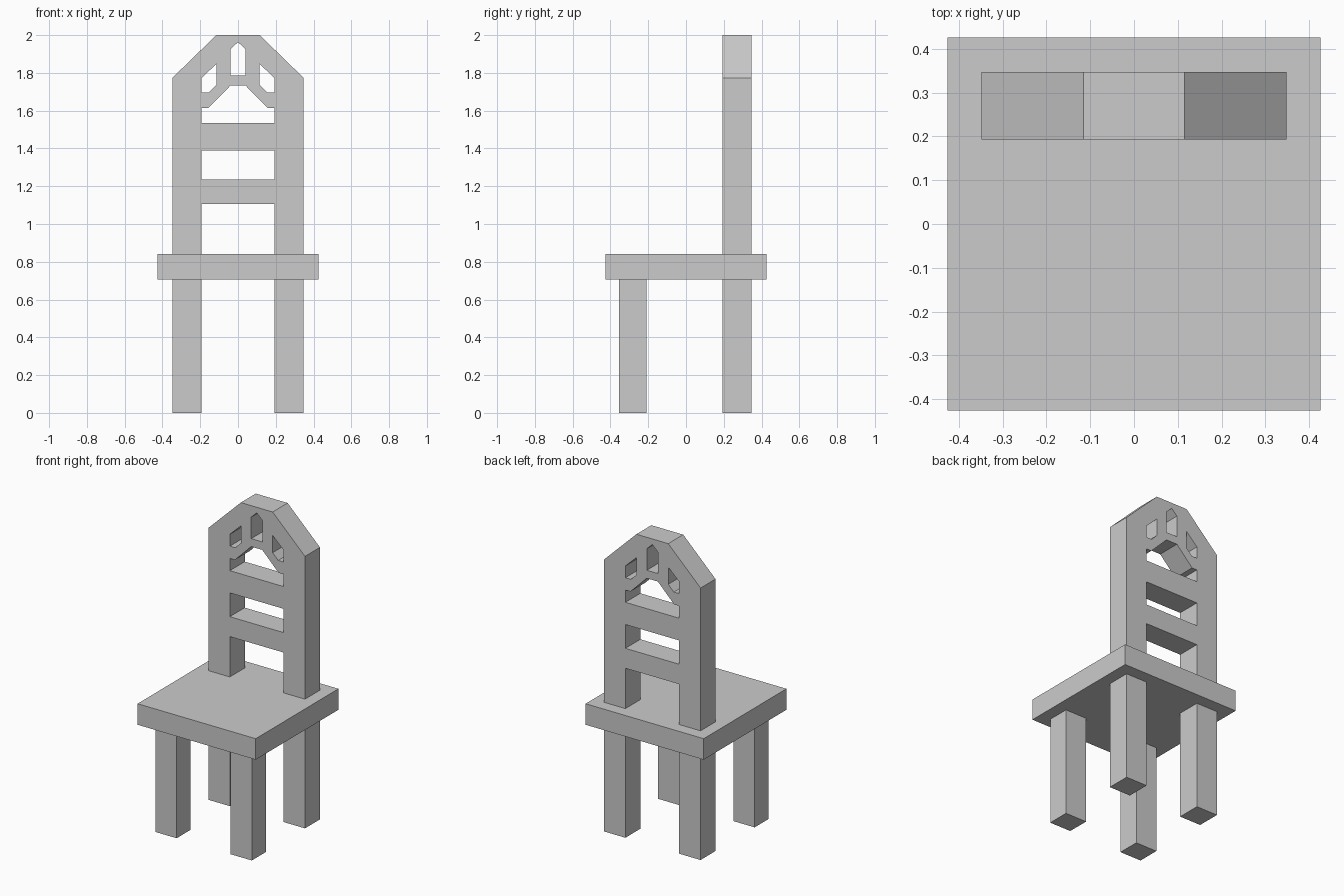
import bpy
import math

if "Cube" in bpy.data.objects:
    bpy.data.objects.remove(bpy.data.objects["Cube"])

SEAT_LOW, SEAT_TOP = 0.705, 0.842
OUT, INN = 0.348, 0.194           # outer and inner x of legs and posts
BACK_Y = (0.193, 0.347)
FRONT_Y = (-0.355, -0.21)


def box(name, x, y, z):
    bpy.ops.mesh.primitive_cube_add(
        size=1, location=(sum(x) / 2, sum(y) / 2, sum(z) / 2))
    ob = bpy.context.object
    ob.name = ob.data.name = name
    ob.scale = (x[1] - x[0], y[1] - y[0], z[1] - z[0])
    bpy.ops.object.transform_apply(location=False, rotation=False, scale=True)
    return ob


def mirrored(half):
    """Close a left-half profile by adding its mirror image."""
    return half + [(-x, z) for x, z in reversed(half) if x != 0]


def panel(name, loops, y):
    """Flat x/z outline with holes, extruded between two y values."""
    cu = bpy.data.curves.new(name, 'CURVE')
    cu.dimensions = '2D'
    cu.fill_mode = 'BOTH'
    cu.extrude = (y[1] - y[0]) / 2
    for pts in loops:
        sp = cu.splines.new('POLY')
        sp.points.add(len(pts) - 1)
        for p, (x, z) in zip(sp.points, pts):
            p.co = (x, z, 0, 1)
        sp.use_cyclic_u = True
    ob = bpy.data.objects.new(name, cu)
    bpy.context.collection.objects.link(ob)
    ob.rotation_euler.x = math.pi / 2
    ob.location.y = sum(y) / 2
    bpy.ops.object.select_all(action='DESELECT')
    ob.select_set(True)
    bpy.context.view_layer.objects.active = ob
    bpy.ops.object.convert(target='MESH')
    ob = bpy.context.object
    ob.name = ob.data.name = name
    bpy.ops.object.transform_apply(location=False, rotation=True, scale=False)
    for f in ob.data.polygons:
        f.use_smooth = False
    return ob


# Seat
box("seat", (-0.426, 0.426), (-0.426, 0.426), (SEAT_LOW, SEAT_TOP))

# Four legs
for side, s in (("left", -1), ("right", 1)):
    x = sorted((s * OUT, s * INN))
    box(f"front_leg_{side}", x, FRONT_Y, (0, SEAT_LOW))
    box(f"back_leg_{side}", x, BACK_Y, (0, SEAT_LOW))

# Backrest outline: two posts below the lower slat, angled crown on top
outline = [(-INN, 1.105), (-INN, SEAT_TOP), (-OUT, SEAT_TOP),
           (-OUT, 1.773), (-0.115, 2.0)]
# Openings: slot between slats, arch, pointed centre window, side windows
slot = [(-INN, 1.235), (-INN, 1.39)]
arch = [(-INN, 1.535), (-INN, 1.615), (-0.157, 1.615), (-0.04, 1.733)]
centre_window = [(-0.04, 1.785), (-0.04, 1.925), (0, 1.963)]
side_window = [(-INN, 1.695), (-0.155, 1.695), (-0.115, 1.735),
               (-0.115, 1.847), (-INN, 1.772)]
panel("backrest",
      [mirrored(h) for h in (outline, slot, arch, centre_window)]
      + [side_window, [(-x, z) for x, z in side_window]], BACK_Y)
